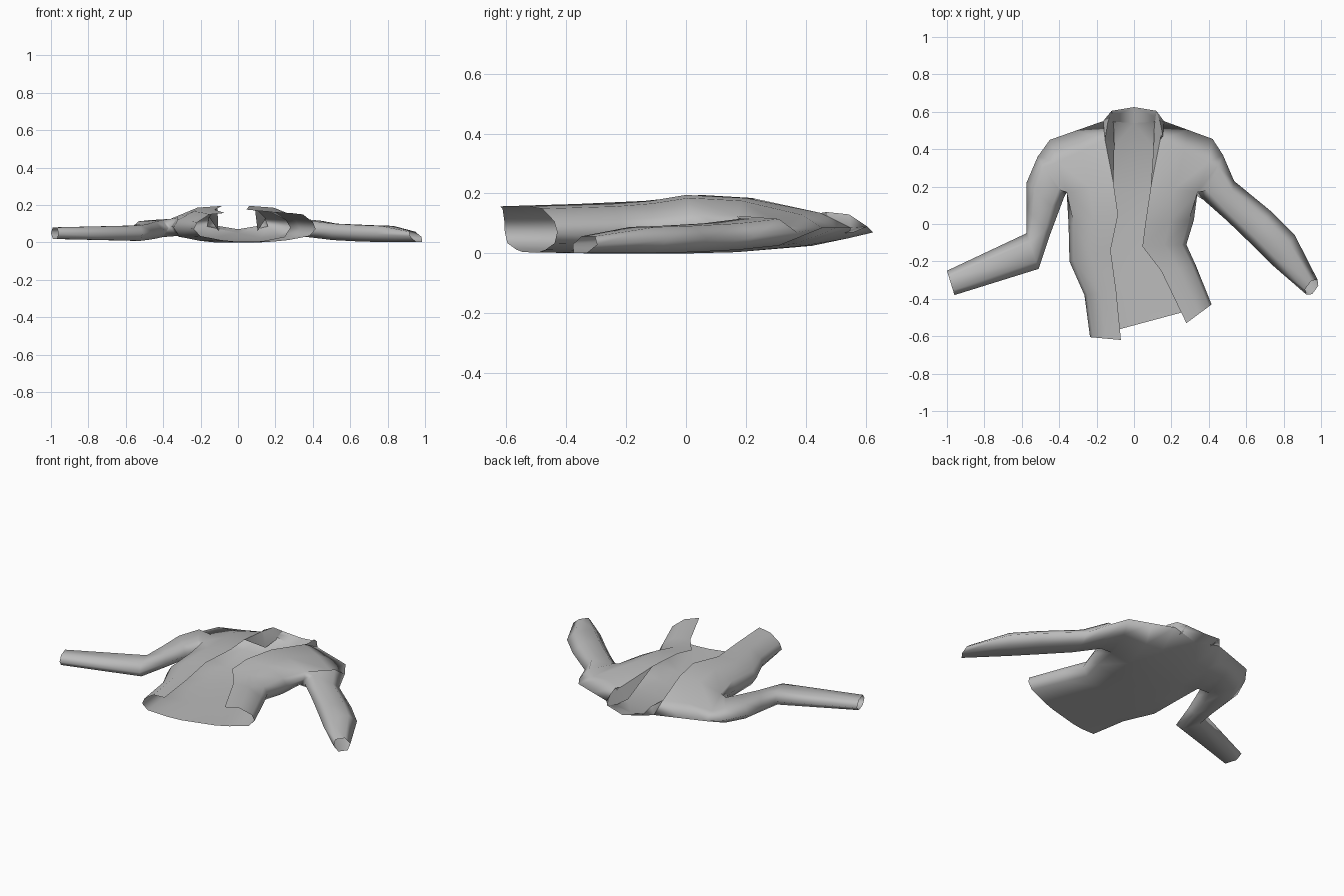
import bpy, bmesh
from mathutils import Vector

if "Cube" in bpy.data.objects:
    bpy.data.objects.remove(bpy.data.objects["Cube"])

cloth = bpy.data.materials.new("grey_cloth")
cloth.use_nodes = True
GREY = (0.5, 0.5, 0.5, 1)
cloth.diffuse_color = GREY
cloth.node_tree.nodes["Principled BSDF"].inputs["Base Color"].default_value = GREY


def finish(bm, name):
    bmesh.ops.remove_doubles(bm, verts=bm.verts, dist=0.0005)
    bmesh.ops.recalc_face_normals(bm, faces=bm.faces)
    for face in bm.faces:
        face.smooth = True
    mesh = bpy.data.meshes.new(name)
    bm.to_mesh(mesh)
    bm.free()
    mesh.materials.append(cloth)
    obj = bpy.data.objects.new(name, mesh)
    bpy.context.collection.objects.link(obj)
    return obj


def add_face(bm, points):
    unique = []
    for p in points:
        if all((p - q).length > 0.0005 for q in unique):
            unique.append(p)
    if len(unique) > 2:
        bm.faces.new([bm.verts.new(p) for p in unique])


# Torso rows from hem to shoulder: front edge x, y, side x, y
right_rows = [(-.07, -.62, -.235, -.605), (-.095, -.36, -.265, -.38),
              (-.125, -.14, -.345, -.20), (-.085, .05, -.35, .0),
              (-.11, .22, -.36, .17), (-.155, .45, -.41, .33),
              (-.165, .55, -.45, .45)]
left_rows = [(.28, -.53, .415, -.43), (.145, -.25, .33, -.22),
             (.045, -.12, .28, -.11), (.06, .0, .32, .02),
             (.09, .20, .34, .17), (.14, .45, .40, .33),
             (.16, .55, .42, .455)]
front_z = [.157, .165, .175, .195, .185, .135, .085]
back_z = [.004, 0, 0, 0, .004, .025, .05]
ARMPIT, SHOULDER = 4, 6


def half_row(i, row, centre):
    # Points from the front opening round the side to the back
    opening = Vector((row[0], row[1], front_z[i]))
    side = Vector((row[2], row[3], front_z[i] * .45))
    pts = []
    for t, drop in ((0, 1), (.5, .95), (.9, .68)):
        p = opening.lerp(side, t)
        p.z = front_z[i] * drop
        pts.append(p)
    if i >= ARMPIT:
        pts[2].xy = side.xy
    if i == SHOULDER:
        for p in pts:
            p.z = front_z[i]
        return pts + [pts[2], pts[2], pts[1], pts[0]]
    pts.append(side)
    for t, lift in ((.1, .03), (.45, .008), (.7, 0)):
        p = side.lerp(centre, t)
        p.z = back_z[i] + lift
        pts.append(p)
    return pts


body = bmesh.new()
halves = {-1: [], 1: []}
centres = []
for i, (r, l) in enumerate(zip(right_rows, left_rows)):
    centre = Vector(((r[2] + l[2]) / 2, (r[3] + l[3]) / 2, back_z[i]))
    if i > ARMPIT:
        centre.x = 0
        centre.y = .42 if i < SHOULDER else .54
    centres.append(centre)
    halves[-1].append(half_row(i, r, centre))
    halves[1].append(half_row(i, l, centre))

for side in (-1, 1):
    rows = [pts + [c] for pts, c in zip(halves[side], centres)]
    for i in range(SHOULDER):
        for c in range(7):
            if i >= ARMPIT and c in (2, 3):
                continue  # armhole
            add_face(body, [rows[i][c], rows[i][c + 1],
                            rows[i + 1][c + 1], rows[i + 1][c]])

# Sleeve rings: inner x, y, outer x, y, low z, high z, slant
sleeves = {
    -1: [(-.375, .14, -.515, .36, .028, .118, 0),
         (-.405, .06, -.575, .22, .02, .112, 0),
         (-.45, -.06, -.575, .08, .014, .10, 0),
         (-.51, -.24, -.575, -.05, .008, .09, 0),
         (-.96, -.38, -1.0, -.25, .018, .08, 0)],
    1: [(.37, .13, .475, .37, .026, .115, 0),
        (.50, .015, .535, .23, .012, .10, 0),
        (.64, -.12, .73, .07, .004, .092, 0),
        (.74, -.22, .86, -.06, .002, .088, 0),
        (.922, -.378, .981, -.297, .002, .057, .019)],
}


def sleeve_ring(ix, iy, ox, oy, low, high, slant):
    inner = Vector((ix, iy, (low + high) / 2))
    outer = Vector((ox, oy, (low + high) / 2))
    ring = []
    for t, k in ((0, 0), (.2, 1), (.75, 1), (1, 0), (.75, -1), (.2, -1)):
        p = inner.lerp(outer, t)
        p += Vector((-k * slant, k * slant * .7, k * (high - low) / 2))
        ring.append(p)
    return ring


for side, data in sleeves.items():
    rows = halves[side]
    low, mid, top = rows[ARMPIT], rows[ARMPIT + 1], rows[SHOULDER]
    rings = [[low[3], low[2], mid[2], top[2], mid[4], low[4]]]
    rings += [sleeve_ring(*d) for d in data]
    for a, b in zip(rings, rings[1:]):
        for k in range(6):
            n = (k + 1) % 6
            add_face(body, [a[k], a[n], b[n], b[k]])
finish(body, "jacket_body_and_sleeves")

# Standing collar with inner facings that taper down the lapels
collar = bmesh.new()
facing = bmesh.new()
back_top = Vector((0, .625, .07))
for side in (-1, 1):
    rows = halves[side]
    lapel, neck, low = rows[5][0], rows[6][0], rows[4][0]
    tip = Vector((side * .155, .47, .138))
    corner = Vector((side * .14, .545, .13))
    top = Vector((side * .12, .605, .09))
    add_face(collar, [lapel, neck, corner, tip])
    add_face(collar, [neck, top, corner])
    add_face(collar, [neck, centres[6], back_top, top])
    inner = Vector((side * .105, .42, .06))
    inner_top = Vector((side * .11, .56, .07))
    add_face(facing, [low, lapel, inner])
    add_face(facing, [lapel, tip, corner, inner_top, inner])
    add_face(facing, [corner, top, inner_top])
finish(collar, "collar")
finish(facing, "collar_facing")
